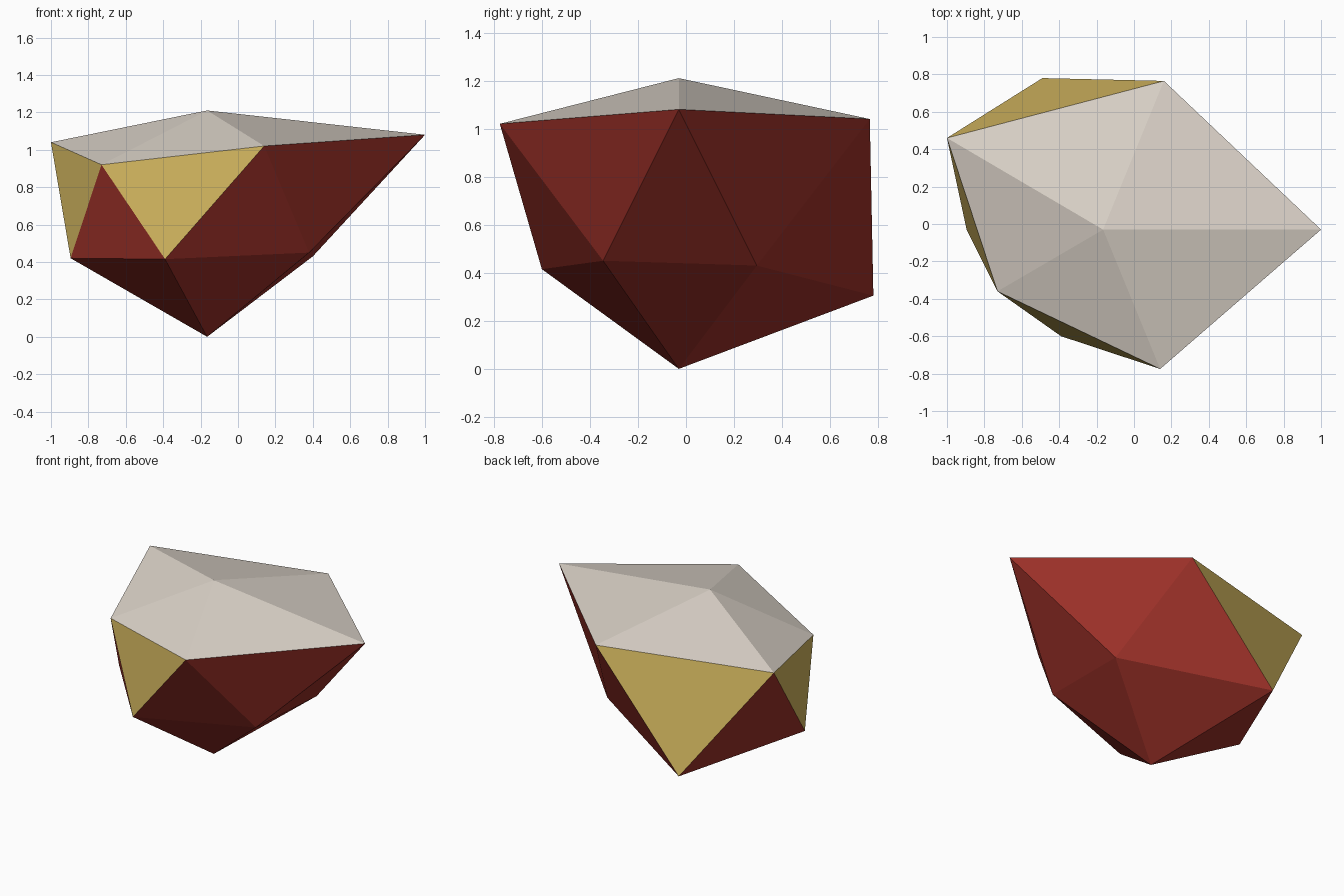
import bpy
import bmesh

default_cube = bpy.data.objects.get("Cube")
if default_cube:
    bpy.data.objects.remove(default_cube, do_unlink=True)


def make_material(name, rgb):
    mat = bpy.data.materials.new(name)
    mat.use_nodes = True
    colour = (*rgb, 1.0)
    mat.diffuse_color = colour
    mat.node_tree.nodes["Principled BSDF"].inputs["Base Color"].default_value = colour
    return mat


PALE, GOLD, RED = range(3)
materials = [
    make_material("pale stone", (0.71, 0.65, 0.58)),
    make_material("gold", (0.65, 0.47, 0.115)),
    make_material("dark red", (0.34, 0.031, 0.022)),
]

# Stretched twenty-sided rock: two poles and two staggered rings of five
bm = bmesh.new()
top = bm.verts.new((-0.165, -0.03, 1.21))
bottom = bm.verts.new((-0.165, -0.03, 0))
upper = [bm.verts.new(p) for p in (
    (1, -0.03, 1.08), (0.16, 0.765, 1.04), (-1, 0.46, 1.04),
    (-0.73, -0.36, 0.92), (0.14, -0.775, 1.02))]
lower = [bm.verts.new(p) for p in (
    (0.40, 0.295, 0.43), (-0.49, 0.78, 0.305), (-0.895, -0.03, 0.42),
    (-0.39, -0.60, 0.415), (0.38, -0.345, 0.45))]


def facet(verts, colour):
    face = bm.faces.new(verts)
    face.material_index = colour
    face.smooth = False


for i in range(5):
    j = (i + 1) % 5
    # Pale crown
    facet((top, upper[i], upper[j]), PALE)
    # Side band: gold hanging facets on the narrow side, red elsewhere
    facet((upper[i], lower[i], upper[j]), GOLD if i in (1, 2, 3) else RED)
    facet((lower[i], lower[j], upper[j]), RED)
    # Red underside
    facet((bottom, lower[j], lower[i]), RED)

bmesh.ops.recalc_face_normals(bm, faces=bm.faces)
mesh = bpy.data.meshes.new("faceted_rock")
bm.to_mesh(mesh)
bm.free()
for mat in materials:
    mesh.materials.append(mat)
rock = bpy.data.objects.new("faceted_rock", mesh)
bpy.context.collection.objects.link(rock)
